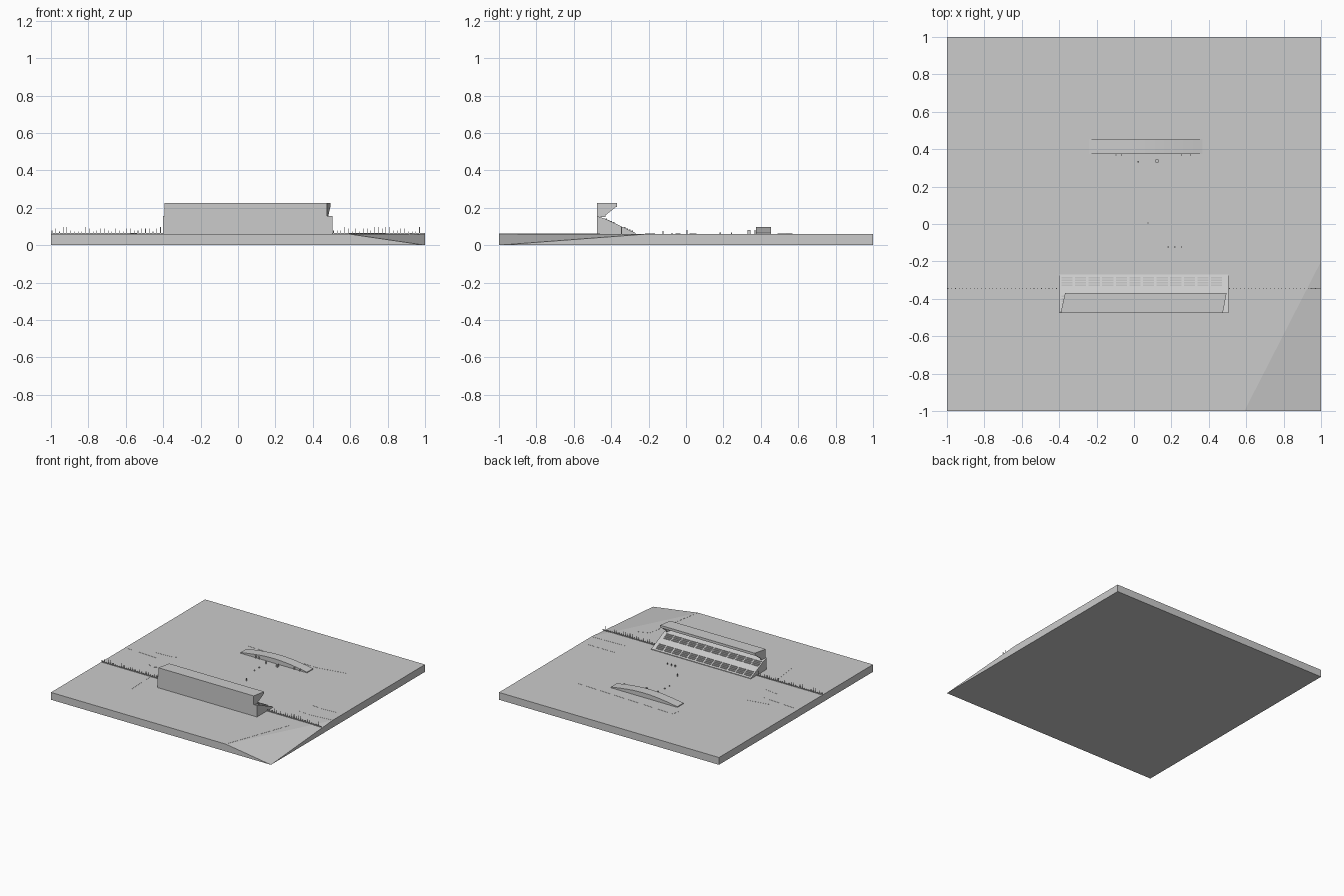
import bpy, math, random
from mathutils import Vector

if "Cube" in bpy.data.objects:
    bpy.data.objects.remove(bpy.data.objects["Cube"])

random.seed(4)
G = 0.06  # ground level


def mesh_obj(name, verts, faces):
    me = bpy.data.meshes.new(name)
    me.from_pydata(verts, [], faces)
    me.validate()
    ob = bpy.data.objects.new(name, me)
    bpy.context.collection.objects.link(ob)
    return ob


def loft(name, a, b):
    """Closed solid between two matching polygons a and b."""
    n = len(a)
    faces = [tuple(range(n))[::-1], tuple(range(n, 2 * n))]
    faces += [(i, (i + 1) % n, n + (i + 1) % n, n + i) for i in range(n)]
    return mesh_obj(name, a + b, faces)


def slab(name, plan, z0, z1):
    return loft(name, [(x, y, z0) for x, y in plan], [(x, y, z1) for x, y in plan])


def boxes(name, specs):
    """Many boxes (x0,x1,y0,y1,z0,z1) in one mesh."""
    v, f = [], []
    for x0, x1, y0, y1, z0, z1 in specs:
        k = len(v)
        v += [(x, y, z) for z in (z0, z1) for x, y in ((x0, y0), (x1, y0), (x1, y1), (x0, y1))]
        f += [tuple(k + i for i in q) for q in
              ((3, 2, 1, 0), (4, 5, 6, 7), (0, 1, 5, 4), (1, 2, 6, 5), (2, 3, 7, 6), (3, 0, 4, 7))]
    return mesh_obj(name, v, f)


# ground slab with one corner sloping down
mesh_obj("ground",
         [(-1, -1, 0), (1, -1, 0), (1, 1, 0), (-1, 1, 0),
          (-1, -1, G), (.59, -1, G), (1, -.2, G), (1, 1, G), (-1, 1, G)],
         [(3, 2, 1, 0), (4, 5, 6, 7, 8), (5, 1, 6), (0, 1, 5, 4),
          (1, 2, 7, 6), (2, 3, 8, 7), (3, 0, 4, 8)])

# thin ground patches
patches = [
    [(-.28, .57), (-.29, .51), (.37, .49), (.605, .535)],
    [(-.77, .02), (-.6, .03), (-.58, .055)],
    [(-1, -.03), (-.98, -.04), (-.66, -.055)],
    [(-.71, -.165), (-.64, -.205), (-.595, -.18)],
    [(.7, -.07), (.82, -.08), (.955, -.07)],
    [(.7, -.21), (.8, -.22), (.99, -.2)],
    [(-.575, -.345), (-.54, -.625), (-.55, -.36)],
    [(.59, -1), (.79, -.46), (.68, -.5)],
]
for i, p in enumerate(patches):
    slab(f"ground_patch_{i}", p, G - .002, G + .001)

# main stand: sloped seating block
stand = [(-.475, G - .005), (-.27, G - .005), (-.27, .065), (-.43, .14), (-.475, .155)]
loft("stand_base", [(-.4, y, z) for y, z in stand], [(.505, y, z) for y, z in stand])


def slope(y):
    return .065 + (-.27 - y) * .075 / .16


# seat rows, two tiers of twelve blocks
rows = []
for y_first in (-.287, -.385):
    for r in range(4):
        y = y_first - r * .0135
        for c in range(12):
            x = -.388 + c * .0727
            rows.append((x, x + .06, y - .004, y + .004, slope(y) - .006, slope(y) + .004))
boxes("seat_rows", rows)

# roof plate
plan = [(-.392, -.475), (.475, -.475), (.495, -.368), (-.368, -.368)]
slab("roof", plan, .205, .225)

# side panels under the roof
panel = [(-.475, .15), (-.43, .15), (-.43, .16), (-.372, .206), (-.475, .206)]
for name, xb, xf in (("left_panel", -.392, -.368), ("right_panel", .475, .495)):
    s = 1 if xb < 0 else -1
    side = [(xb + (xf - xb) * (y + .475) / .107, y, z) for y, z in panel]
    loft(name, side, [(x + s * .008, y, z) for x, y, z in side])

# back wall with slanted openings
wall = boxes("back_wall", [(-.392, .475, -.475, -.467, .15, .206)])
for x in (-.12, .33):
    hole = [(x, .162), (x + .05, .17), (x + .11, .194), (x + .04, .19)]
    cut = loft("opening_cutter", [(a, -.5, z) for a, z in hole], [(a, -.45, z) for a, z in hole])
    cut.hide_render = True
    cut.hide_viewport = True
    m = wall.modifiers.new("opening", 'BOOLEAN')
    m.operation = 'DIFFERENCE'
    m.solver = 'EXACT'
    m.object = cut

# fence either side of the stand
fence = []
for a, b in ((-1, -.4), (.505, 1)):
    fence.append((a, b, -.347, -.344, G - .002, .066))
    n = int((b - a) / .02)
    for i in range(n):
        x = a + .004 + i * .02
        fence.append((x, x + .003, -.347, -.343, G, G + random.choice((.012, .018, .03, .038))))
boxes("fence", fence)

# low stand opposite, with a gently arched top
n = 12
arch = [(-.24, G - .003), (.365, G - .003)]
arch += [(.365 - .605 * i / n, .066 + .031 * math.sin(math.pi * i / n)) for i in range(n + 1)]
loft("low_stand", [(x, .375, z) for x, z in arch], [(x, .455, z) for x, z in arch])

# small posts and figures on the field
boxes("field_figures",
      [(x, x + .006, y, y + .006, G - .002, z) for x, y, z in
       ((.072, .002, .082), (.18, -.125, .075), (.215, -.125, .075), (.25, -.125, .075),
        (.02, .33, .08), (.02, .24, .068), (-.1, .366, .08), (-.07, .366, .08),
        (.25, .366, .08), (.3, .366, .08), (.02, .18, .068))]
      + [(.116, .13, .328, .346, G - .002, .08)])
